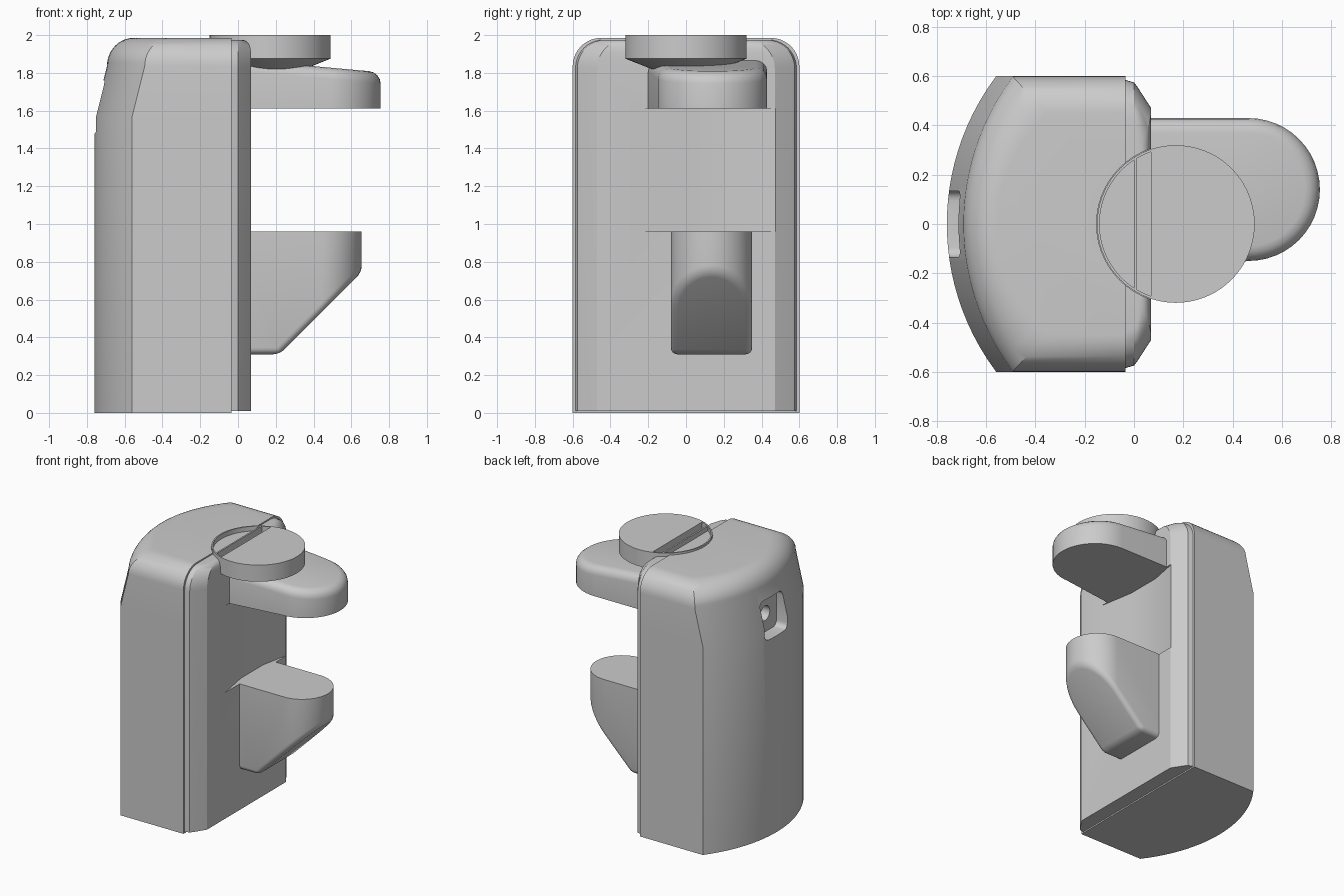
import bpy, bmesh, math
from mathutils import Vector

if "Cube" in bpy.data.objects:
    bpy.data.objects.remove(bpy.data.objects["Cube"])

grey = bpy.data.materials.new("plain grey")
grey.use_nodes = True
COLOUR = (0.6, 0.6, 0.6, 1)
grey.diffuse_color = COLOUR
grey.node_tree.nodes["Principled BSDF"].inputs["Base Color"].default_value = COLOUR


def make(name, bm):
    bmesh.ops.recalc_face_normals(bm, faces=bm.faces)
    mesh = bpy.data.meshes.new(name)
    bm.to_mesh(mesh)
    bm.free()
    mesh.materials.append(grey)
    obj = bpy.data.objects.new(name, mesh)
    bpy.context.collection.objects.link(obj)
    return obj


def loft(sections):
    """Closed solid through rings with equal point counts."""
    bm = bmesh.new()
    rings = [[bm.verts.new(p) for p in s] for s in sections]
    n = len(rings[0])
    for a, b in zip(rings, rings[1:]):
        for i in range(n):
            j = (i + 1) % n
            bm.faces.new((a[i], a[j], b[j], b[i]))
    bm.faces.new(rings[0])
    bm.faces.new(rings[-1])
    return bm


def prism(outline, z0, z1):
    return loft([[(x, y, z) for x, y in outline] for z in (z0, z1)])


def arc(cx, cy, r, a0, a1, n=24):
    angles = [math.radians(a0 + (a1 - a0) * i / n) for i in range(n + 1)]
    return [(cx + r * math.cos(a), cy + r * math.sin(a)) for a in angles]


def round_edges(bm, test, width):
    bm.normal_update()
    edges = [e for e in bm.edges
             if test(e) and not all(v.co.x < 0.01 for v in e.verts)]
    bmesh.ops.bevel(bm, geom=edges, offset=width, segments=4, profile=0.5, affect='EDGES')


def finish(obj, cutters=(), angle=25):
    """Apply the cutters, then shade smooth with sharp edges."""
    for c in cutters:
        c.hide_render = True
        mod = obj.modifiers.new("cut", 'BOOLEAN')
        mod.operation, mod.solver, mod.object = 'DIFFERENCE', 'EXACT', c
    if cutters:
        dg = bpy.context.evaluated_depsgraph_get()
        mesh = bpy.data.meshes.new_from_object(obj.evaluated_get(dg))
        obj.modifiers.clear()
        obj.data = mesh
        for c in cutters:
            bpy.data.objects.remove(c)
    obj.data.shade_smooth()
    obj.data.set_sharp_from_angle(angle=math.radians(angle))


# Rounded shoulders shared by housing and cover
TURN = [math.radians(a) for a in range(0, 91, 9)]
KNOB_X = 0.17


# Housing: bowed back, leaning in near the top
def housing_ring(z, w, s):
    us = [1 - i / 12 for i in range(25)]
    bow = [(-0.76 + s + 1 - math.sqrt(1 - 0.36 * u * u), w * u, z) for u in us]
    return [(-0.035, w, z)] + bow + [(-0.035, -w, z)]


rings = [housing_ring(0, 0.6, 0), housing_ring(1.57, 0.6, 0)]
for t in TURN:
    k = 1 - math.cos(t)
    rings.append(housing_ring(1.835 + 0.15 * math.sin(t), 0.6 - 0.15 * k, 0.066 + 0.14 * k))
housing = make("housing", loft(rings))

# Latch pocket and its round hole in the back
bm = bmesh.new()
bmesh.ops.create_cube(bm, size=1)
for v in bm.verts:
    v.co = Vector((-0.74 + 0.16 * v.co.x, 0.27 * v.co.y, 1.62 + 0.28 * v.co.z))
bmesh.ops.bevel(bm, geom=[e for e in bm.edges if abs(e.verts[0].co.x - e.verts[1].co.x) > 0.1],
                offset=0.04, segments=4, profile=0.5, affect='EDGES')
pocket = make("pocket_cutter", bm)
hole_ring = arc(0, 1.62, 0.055, 0, 345, 23)
hole = make("hole_cutter", loft([[(x, y, z) for y, z in hole_ring] for x in (-0.7, -0.55)]))
seat = make("seat_cutter", prism(arc(KNOB_X, 0, 0.322, 0, 355, 71), 1.88, 2.1))
finish(housing, [pocket, hole, seat])


# Front cover with chamfered sides
def cover_ring(z, w, reach):
    half = [(-0.035, w), (0, w - 0.01), (0.015, w - 0.03), (0.07, w - 0.115)]
    half = [(min(x, reach), y) for x, y in half]
    return [(x, y, z) for x, y in half] + [(x, -y, z) for x, y in reversed(half)]


rings = [cover_ring(0.01, 0.585, 0.07)]
for t in TURN:
    k = 1 - math.cos(t)
    rings.append(cover_ring(1.825 + 0.15 * math.sin(t), 0.585 - 0.15 * k, 0.07 - 0.05 * k * k))
cover = make("front_cover", loft(rings))
channel = make("channel_cutter", prism(
    [(0.09, -0.37), (0.07, -0.26), (0.025, 0), (0.025, 0.26), (0.07, 0.49), (0.09, 0.58)], 0.96, 1.612))
seat = make("seat_cutter", prism(arc(KNOB_X, 0, 0.322, 0, 355, 71), 1.88, 2.1))
finish(cover, [channel, seat], 20)

# Upper jaw: rounded tongue with a sloping, softened top
outline = [(0, 0.43)] + [(0, -0.2), (0.08, -0.2)] + arc(0.465, 0.14, 0.29, -90, 90)
bm = prism(outline, 1.612, 1.84)
for v in bm.verts:
    if v.co.z > 1.8:
        v.co.z -= 0.09 * (v.co.x - 0.35)
round_edges(bm, lambda e: all(v.co.z > 1.75 for v in e.verts), 0.06)
finish(make("upper_jaw", bm))

# Lower jaw: rounded tongue with a sloping underside
bm = prism([(0, 0.35), (0, -0.08)] + arc(0.44, 0.135, 0.215, -90, 90), 0.31, 0.96)
cut = bmesh.ops.bisect_plane(bm, geom=bm.verts[:] + bm.edges[:] + bm.faces[:], dist=1e-5,
                             plane_co=(0.22, 0, 0.31), plane_no=(1, 0, -1), clear_outer=True)
rim = [g for g in cut["geom_cut"] if isinstance(g, bmesh.types.BMEdge)]
bmesh.ops.contextual_create(bm, geom=rim)
bmesh.ops.recalc_face_normals(bm, faces=bm.faces)
round_edges(bm, lambda e: any(f.normal.z < -0.5 for f in e.link_faces), 0.035)
finish(make("lower_jaw", bm))

# Clamp knob: turned disc with a sunken segment and a slot behind it
profile = [(0.01, 1.77), (0.08, 1.78), (0.32, 1.875), (0.32, 2.0)]
knob = make("clamp_knob", loft(
    [[(x, y, z) for x, y in arc(KNOB_X, 0, r, 0, 355, 71)] for r, z in profile]))
cutters = []
for edge_x, floor in ((0.0, 1.965), (0.07, 1.92)):
    a = math.degrees(math.acos((edge_x - KNOB_X) / 0.31))
    outline = arc(KNOB_X, 0, 0.31, a, 360 - a)
    if edge_x > 0:
        outline = [(max(x, 0.0), y) for x, y in outline if x > 0.0]
    cutters.append(make("knob_cutter", prism(outline, floor, 2.1)))
finish(knob, cutters)
